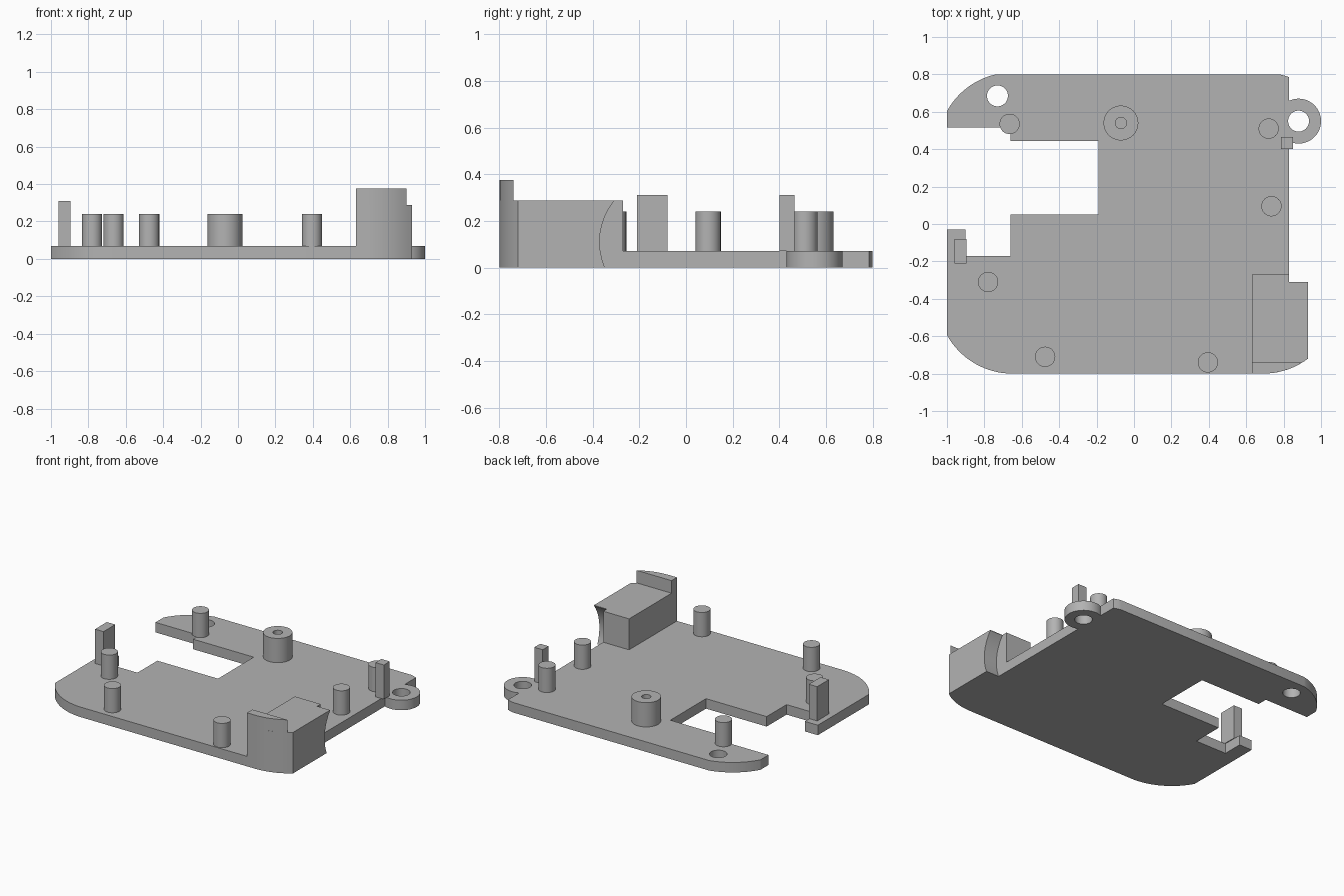
import bpy, bmesh
from math import sin, cos, asin, acos, degrees, radians, pi
from mathutils import Matrix

if "Cube" in bpy.data.objects:
    bpy.data.objects.remove(bpy.data.objects["Cube"], do_unlink=True)

grey = bpy.data.materials.new("plain grey")
grey.use_nodes = True
grey.diffuse_color = (0.45, 0.45, 0.45, 1)
grey.node_tree.nodes["Principled BSDF"].inputs["Base Color"].default_value = grey.diffuse_color

THICK = 0.07
PIN_TOP = 0.24
CLIP_TOP = 0.31


def finish(name, bm):
    bmesh.ops.recalc_face_normals(bm, faces=bm.faces)
    mesh = bpy.data.meshes.new(name)
    bm.to_mesh(mesh)
    bm.free()
    mesh.materials.append(grey)
    obj = bpy.data.objects.new(name, mesh)
    bpy.context.collection.objects.link(obj)
    return obj


def prism(name, outline, z0, z1):
    bm = bmesh.new()
    face = bm.faces.new([bm.verts.new((x, y, z0)) for x, y in outline])
    top = bmesh.ops.extrude_face_region(bm, geom=[face])["geom"]
    verts = [v for v in top if isinstance(v, bmesh.types.BMVert)]
    bmesh.ops.translate(bm, verts=verts, vec=(0, 0, z1 - z0))
    return finish(name, bm)


def box(name, x0, x1, y0, y1, z0, z1):
    return prism(name, [(x0, y0), (x1, y0), (x1, y1), (x0, y1)], z0, z1)


def arc(cx, cy, r, a0, a1, n=16):
    angles = [radians(a0 + (a1 - a0) * i / n) for i in range(n + 1)]
    return [(cx + r * cos(a), cy + r * sin(a)) for a in angles]


def cylinder(name, x, y, r, z0, z1):
    return prism(name, arc(x, y, r, 0, 360, 48)[:-1], z0, z1)


def cut(obj, cutter):
    mod = obj.modifiers.new("cut", "BOOLEAN")
    mod.operation = "DIFFERENCE"
    mod.solver = "EXACT"
    mod.object = cutter
    bpy.context.view_layer.objects.active = obj
    bpy.ops.object.modifier_apply(modifier=mod.name)
    bpy.data.objects.remove(cutter, do_unlink=True)


# Base plate: rounded corners, stepped side opening and a screw lug
R = 0.4
left_end = degrees(acos(0.35 / R))
flat = degrees(asin(0.39 / R))
right_end = degrees(acos(0.14 / R))
lug = degrees(acos(0.05 / 0.12))
outline = arc(-0.65, -0.4, R, 180 + left_end, 270)
outline += [(0.63, -0.8), (0.63, -0.27), (0.83, -0.27)]
outline += arc(0.88, 0.55, 0.12, lug - 180, 180 - lug, 40)
outline += arc(0.69, 0.41, R, right_end, flat, 4)
outline += arc(-0.65, 0.41, R, 180 - flat, 180 - left_end)
outline += [(-1, 0.515), (-0.66, 0.515), (-0.66, 0.445), (-0.19, 0.445),
            (-0.19, 0.05), (-0.66, 0.05), (-0.66, -0.17), (-0.9, -0.17),
            (-0.9, -0.03), (-1, -0.03)]
plate = prism("base_plate", outline, 0, THICK)
for x, y in [(-0.73, 0.685), (0.88, 0.55)]:
    cut(plate, cylinder("hole_cutter", x, y, 0.056, -0.1, 0.2))
parts = [plate]

# Corner block with a concave scoop on its outer rear side
corner = arc(0.69, -0.4, R, -90, -degrees(acos(0.24 / R)), 10)
block = prism("corner_block", [(0.63, -0.8)] + corner +
              [(0.93, -0.31), (0.83, -0.31), (0.83, -0.27), (0.63, -0.27)], 0, 0.287)
scoop = cylinder("scoop_cutter", 0, 0, 0.282, 0, 0.2)
scoop.data.transform(Matrix.Translation((0.83, -0.088, 0.11)) @ Matrix.Rotation(pi / 2, 4, "Y"))
cut(block, scoop)
parts.append(block)

# Raised lip along the front of the block
lip_arc = arc(0.69, -0.4, R, -90, -degrees(asin(0.34 / R)), 8)
parts.append(prism("block_lip", [(0.63, -0.8)] + lip_arc + [(0.63, -0.74)], 0.287, 0.375))

# Locating pins
pins = [(-0.665, 0.535), (0.72, 0.51), (0.735, 0.095),
        (-0.78, -0.31), (-0.475, -0.71), (0.395, -0.74)]
for i, (x, y) in enumerate(pins, 1):
    parts.append(cylinder(f"locating_pin_{i}", x, y, 0.054, THICK, PIN_TOP))

# Screw boss with a blind hole
boss = cylinder("screw_boss", -0.07, 0.54, 0.093, THICK - 0.02, PIN_TOP)
cut(boss, cylinder("bore_cutter", -0.07, 0.54, 0.03, THICK, 0.4))
parts.append(boss)

# Upright clips
parts.append(box("right_clip", -0.96, -0.895, -0.21, -0.08, THICK, CLIP_TOP))
parts.append(box("left_clip", 0.785, 0.85, 0.4, 0.465, THICK, CLIP_TOP))

# Smooth round walls, keep edges sharp
bpy.ops.object.select_all(action="DESELECT")
for part in parts:
    part.select_set(True)
bpy.context.view_layer.objects.active = plate
bpy.ops.object.shade_smooth_by_angle(angle=radians(30))
